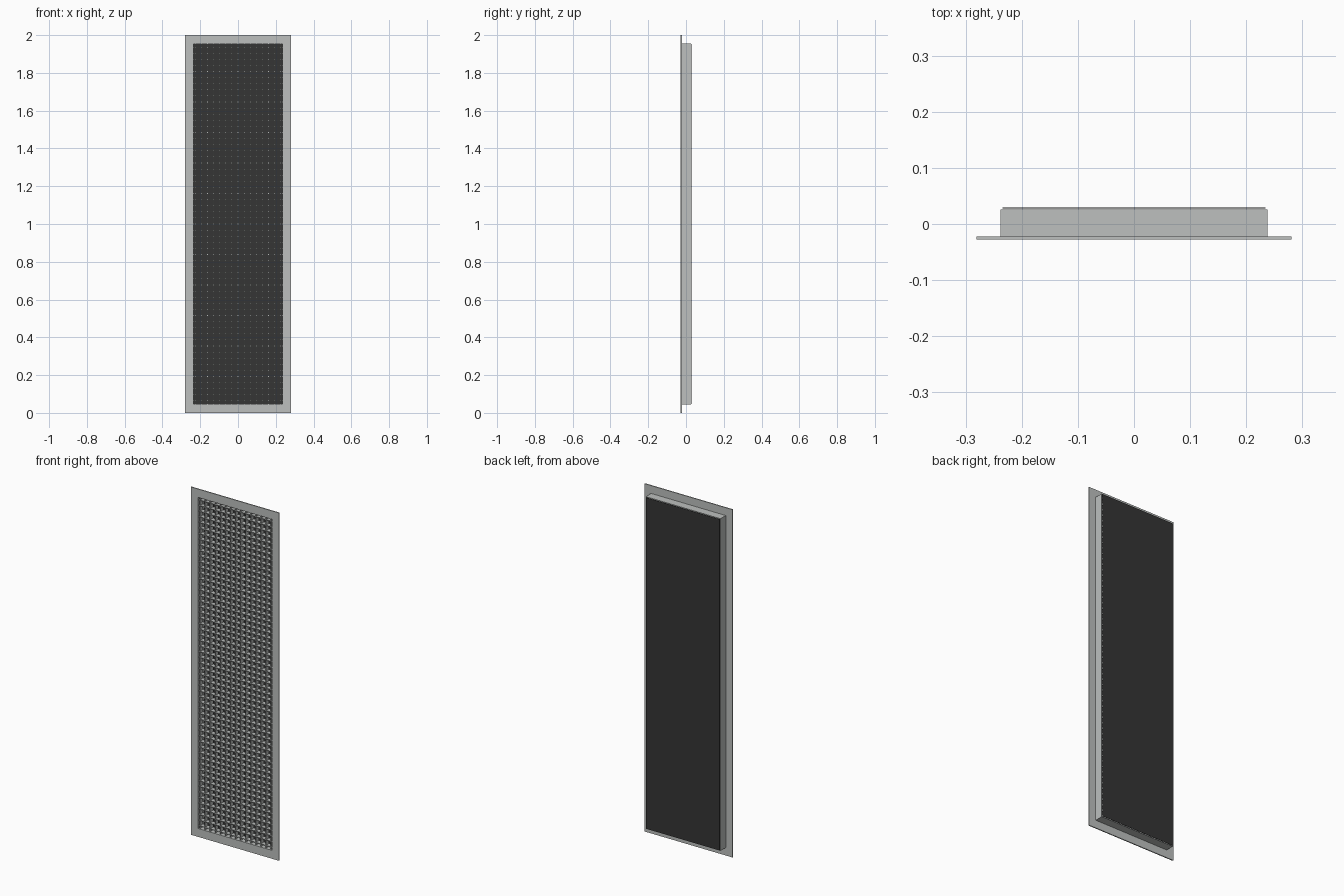
import bpy
import bmesh

cube = bpy.data.objects.get("Cube")
if cube:
    bpy.data.objects.remove(cube)


def material(name, rgb):
    m = bpy.data.materials.new(name)
    m.use_nodes = True
    m.diffuse_color = (*rgb, 1)
    m.node_tree.nodes["Principled BSDF"].inputs["Base Color"].default_value = (*rgb, 1)
    return m


grey = material("light grey metal", (0.51, 0.53, 0.52))
black = material("charcoal", (0.035, 0.035, 0.035))

MID = 1.0                      # height of the panel centre
HALF_X, HALF_Z = 0.2375, 0.955  # outside of the sleeve
WALL = 0.003
PITCH = 0.0323                 # spacing of the grid blades
BLADE = 0.003


def finish(name, bm, mat):
    bmesh.ops.recalc_face_normals(bm, faces=bm.faces)
    mesh = bpy.data.meshes.new(name)
    bm.to_mesh(mesh)
    bm.free()
    mesh.materials.append(mat)
    obj = bpy.data.objects.new(name, mesh)
    bpy.context.collection.objects.link(obj)
    return obj


def add_box(bm, x, z, half_x, half_z, y0, y1):
    verts = bmesh.ops.create_cube(bm, size=2)["verts"]
    bmesh.ops.scale(bm, vec=(half_x, (y1 - y0) / 2, half_z), verts=verts)
    bmesh.ops.translate(bm, vec=(x, (y0 + y1) / 2, z), verts=verts)


def frame(name, outer, inner, y0, y1):
    """Rectangular ring with mitred corners."""
    bm = bmesh.new()
    loops = []
    for (hx, hz), y in ((outer, y0), (outer, y1), (inner, y1), (inner, y0)):
        corners = ((-hx, -hz), (hx, -hz), (hx, hz), (-hx, hz))
        loops.append([bm.verts.new((x, y, MID + z)) for x, z in corners])
    for a, b in zip(loops, loops[1:] + loops[:1]):
        for i in range(4):
            j = (i + 1) % 4
            bm.faces.new((a[i], a[j], b[j], b[i]))
    return finish(name, bm, grey)


inside = (HALF_X - WALL, HALF_Z - WALL)

# Flat face flange and the sleeve behind it
frame("face_flange", (0.281, 1.0), inside, -0.028, -0.022)
frame("sleeve", (HALF_X, HALF_Z), inside, -0.022, 0.026)

# Egg-crate core: upright and level blades crossing on a square pitch
bm = bmesh.new()
nx = int(inside[0] / PITCH)
nz = int(inside[1] / PITCH)
for i in range(-nx, nx + 1):
    add_box(bm, i * PITCH, MID, BLADE / 2, inside[1], -0.024, 0.004)
finish("upright_blades", bm, grey)

bm = bmesh.new()
for k in range(-nz, nz + 1):
    add_box(bm, 0, MID + k * PITCH, inside[0], BLADE / 2, -0.0239, 0.0039)
finish("level_blades", bm, grey)

# Dark backing sheet
bm = bmesh.new()
add_box(bm, 0, MID, inside[0], inside[1], 0.0275, 0.029)
finish("backing_sheet", bm, black)
